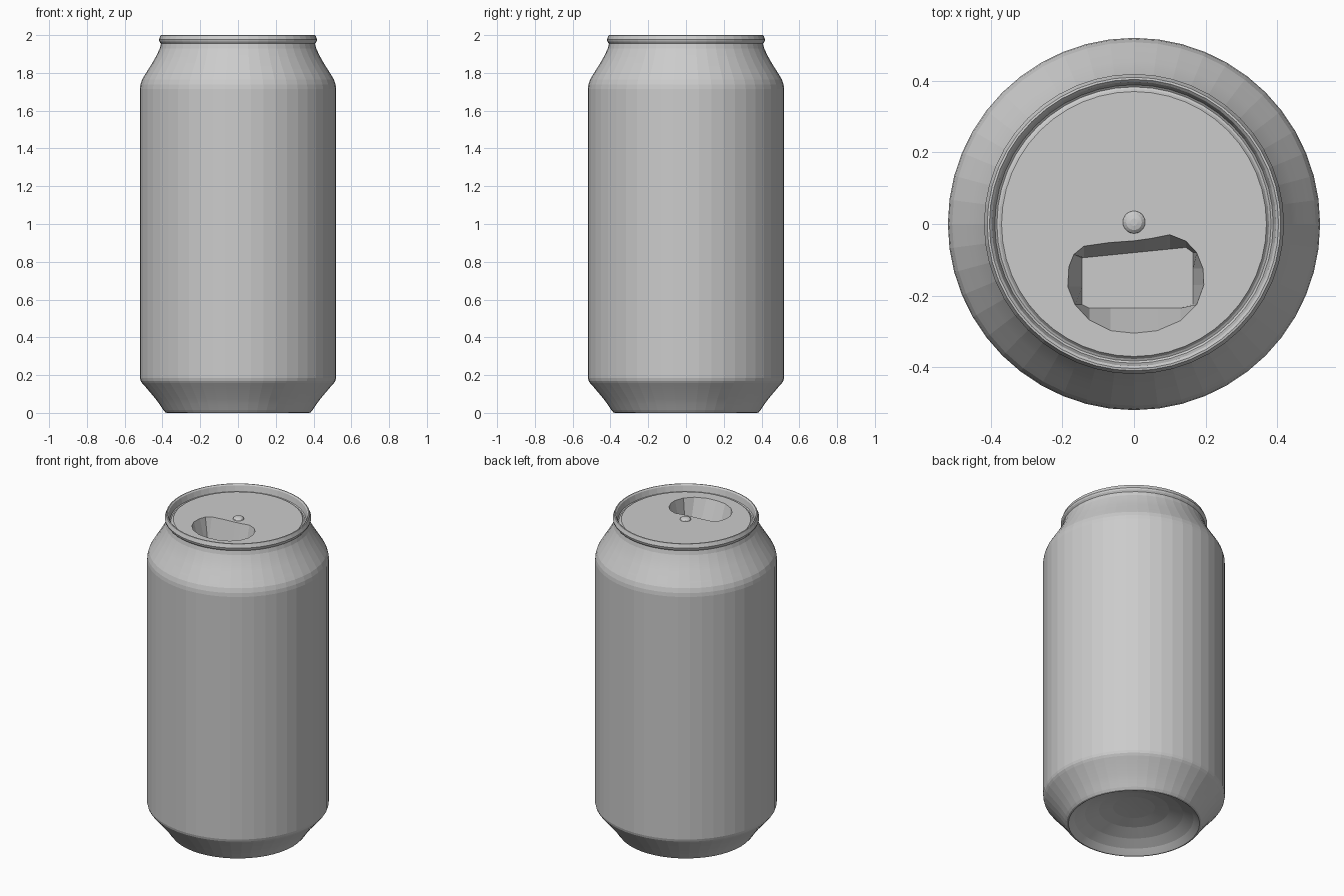
import bpy, bmesh, math

if "Cube" in bpy.data.objects:
    bpy.data.objects.remove(bpy.data.objects["Cube"])

SEG = 48
metal = bpy.data.materials.new("light grey metal")
metal.diffuse_color = (0.6, 0.6, 0.6, 1)
metal.use_nodes = True
metal.node_tree.nodes["Principled BSDF"].inputs["Base Color"].default_value = metal.diffuse_color


def finish(bm, name):
    me = bpy.data.meshes.new(name)
    bm.to_mesh(me)
    bm.free()
    ob = bpy.data.objects.new(name, me)
    bpy.context.collection.objects.link(ob)
    me.materials.append(metal)
    bpy.context.view_layer.objects.active = ob
    ob.select_set(True)
    bpy.ops.object.shade_smooth_by_angle(angle=math.radians(5))
    ob.select_set(False)
    return ob


def ring(bm, r, z, n=SEG):
    return [bm.verts.new((r * math.cos(2 * math.pi * i / n), r * math.sin(2 * math.pi * i / n), z))
            for i in range(n)]


def lathe(name, profile, n=SEG, cap_start=False, cap_end=False):
    # profile runs so that outward faces lie on its right-hand side
    bm = bmesh.new()
    rings = [ring(bm, r, z, n) for r, z in profile]
    for a, b in zip(rings, rings[1:]):
        for i in range(n):
            j = (i + 1) % n
            bm.faces.new((a[i], a[j], b[j], b[i]))
    if cap_start:
        bm.faces.new(rings[0][::-1])
    if cap_end:
        bm.faces.new(rings[-1])
    return finish(bm, name)


# can body: domed base, foot, wall, shoulder, neck, rolled rim, countersink
LID_Z, LID_R = 1.965, 0.37
lathe("can_body", [
    (0.04, 0.11), (0.12, 0.105), (0.20, 0.09), (0.28, 0.062), (0.34, 0.03), (0.365, 0.008),
    (0.375, 0.0), (0.385, 0.003), (0.395, 0.015), (0.415, 0.045), (0.437, 0.075),
    (0.485, 0.132), (0.507, 0.157), (0.516, 0.17), (0.52, 0.185),
    (0.52, 1.715), (0.517, 1.738), (0.508, 1.765), (0.49, 1.795), (0.455, 1.85),
    (0.43, 1.895), (0.414, 1.93), (0.408, 1.955), (0.416, 1.965), (0.419, 1.976),
    (0.414, 1.988), (0.410, 1.999), (0.404, 2.0), (0.397, 1.993), (0.389, 1.958),
    (0.383, 1.953), (0.377, 1.956), (LID_R, LID_Z)], cap_start=True)

# lid with drinking hole and the pushed-in flap below it
hole = [(-0.14, -0.062), (-0.07, -0.052), (0, -0.047), (0.05, -0.04), (0.1, -0.03), (0.145, -0.048),
        (0.175, -0.08), (0.193, -0.125), (0.195, -0.17), (0.175, -0.225), (0.13, -0.27),
        (0.065, -0.298), (0, -0.305), (-0.065, -0.298), (-0.125, -0.268), (-0.165, -0.225),
        (-0.185, -0.175), (-0.182, -0.12), (-0.168, -0.085)]
bm = bmesh.new()
outer = ring(bm, LID_R, LID_Z)
inner = [bm.verts.new((x, y, LID_Z)) for x, y in hole]
edges = [bm.edges.new((lp[i - 1], lp[i])) for lp in (outer, inner) for i in range(len(lp))]
bmesh.ops.triangle_fill(bm, edges=edges, use_beauty=True)
floor = []
for x, y in hole:
    fx = min(max(x, -0.145), 0.165)
    fy = min(max(y, -0.235), -0.08 + 0.1 * fx)
    floor.append(bm.verts.new((fx, fy, LID_Z - 0.15)))
for i in range(len(hole)):
    bm.faces.new((inner[i - 1], inner[i], floor[i], floor[i - 1]))
bm.faces.new(floor)
bmesh.ops.remove_doubles(bm, verts=floor, dist=0.0005)
bmesh.ops.recalc_face_normals(bm, faces=bm.faces)
bm.normal_update()
lid_up = sum(f.normal.z * f.calc_area() for f in bm.faces)
if lid_up < 0:
    bmesh.ops.reverse_faces(bm, faces=bm.faces)
finish(bm, "lid_with_opening")

# rivet in the lid centre
rivet = lathe("rivet", [(0.032, LID_Z - 0.002), (0.03, LID_Z + 0.005), (0.022, LID_Z + 0.012),
                        (0.01, LID_Z + 0.015)], n=20, cap_end=True)
rivet.location.y = 0.005
